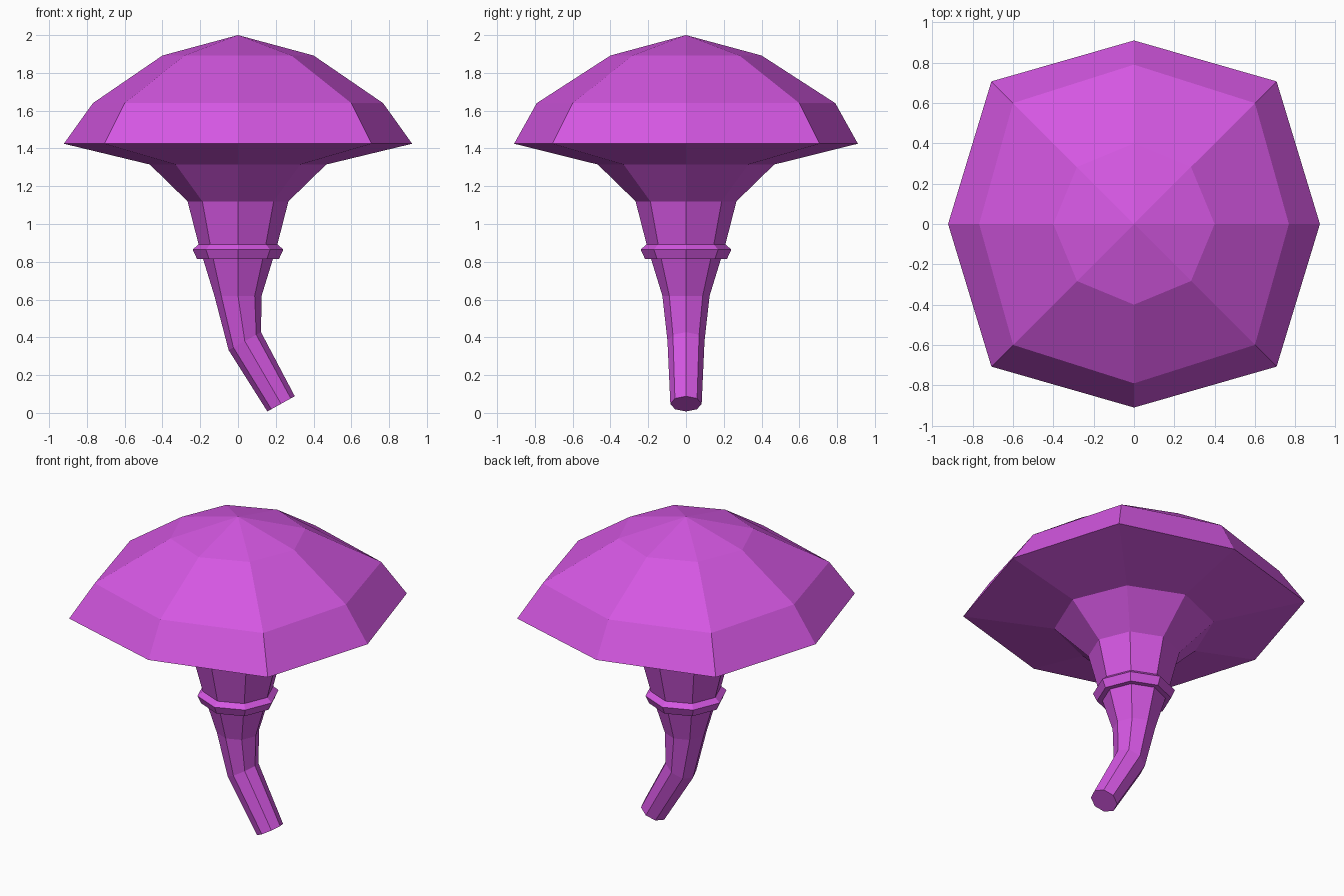
import bpy, bmesh, math
from mathutils import Vector

if "Cube" in bpy.data.objects:
    bpy.data.objects.remove(bpy.data.objects["Cube"])

purple = bpy.data.materials.new("orchid purple")
purple.diffuse_color = (0.66, 0.095, 0.76, 1)
purple.use_nodes = True
purple.node_tree.nodes["Principled BSDF"].inputs["Base Color"].default_value = purple.diffuse_color


def ring(z, rx, ry=None, diag=None, cx=0.0, tilt=0.0):
    """Eight points; separate x, y and diagonal radii, optionally tilted about y."""
    ry = rx if ry is None else ry
    diag = rx * 1.41421 / 1.41421 if diag is None else diag
    pts = []
    for i in range(8):
        a = i * math.pi / 4
        r = diag if i % 2 else (rx if i % 4 == 0 else ry)
        x, y = r * math.cos(a), r * math.sin(a)
        pts.append(Vector((cx + x * math.cos(tilt), y, z + x * math.sin(tilt))))
    return pts


def loft(name, rings, tip=None, loop=False):
    """Skin a list of rings, from bottom to top, into a flat-shaded solid."""
    bm = bmesh.new()
    vs = [[bm.verts.new(p) for p in r] for r in rings]
    pairs = list(zip(vs, vs[1:]))
    if loop:
        pairs.append((vs[-1], vs[0]))
    for a, b in pairs:
        for i in range(8):
            j = (i + 1) % 8
            bm.faces.new((a[i], a[j], b[j], b[i]))
    if not loop:
        bm.faces.new(vs[0][::-1])
        if tip:
            t = bm.verts.new(tip)
            for i in range(8):
                bm.faces.new((vs[-1][i], vs[-1][(i + 1) % 8], t))
        else:
            bm.faces.new(vs[-1])
    bmesh.ops.recalc_face_normals(bm, faces=bm.faces)
    me = bpy.data.meshes.new(name)
    bm.to_mesh(me)
    bm.free()
    me.materials.append(purple)
    ob = bpy.data.objects.new(name, me)
    bpy.context.collection.objects.link(ob)
    return ob


bend = math.radians(29)

# Mushroom: bent stem, flared neck, faceted cap
loft("mushroom_body", [
    ring(0.048, 0.083, cx=0.228, tilt=bend),
    ring(0.38, 0.098, cx=0.036, tilt=bend),
    ring(0.62, 0.125),
    ring(0.89, 0.208),
    ring(1.12, 0.267),
    ring(1.315, 0.467),
    ring(1.425, 0.922, 0.91, 1.0),
    ring(1.64, 0.768, 0.79, 0.848),
    ring(1.892, 0.40),
], tip=(0, 0, 2.0))

# Collar around the stem
loft("stem_collar", [
    ring(0.815, 0.17),
    ring(0.815, 0.217),
    ring(0.865, 0.24),
    ring(0.895, 0.205),
], loop=True)
